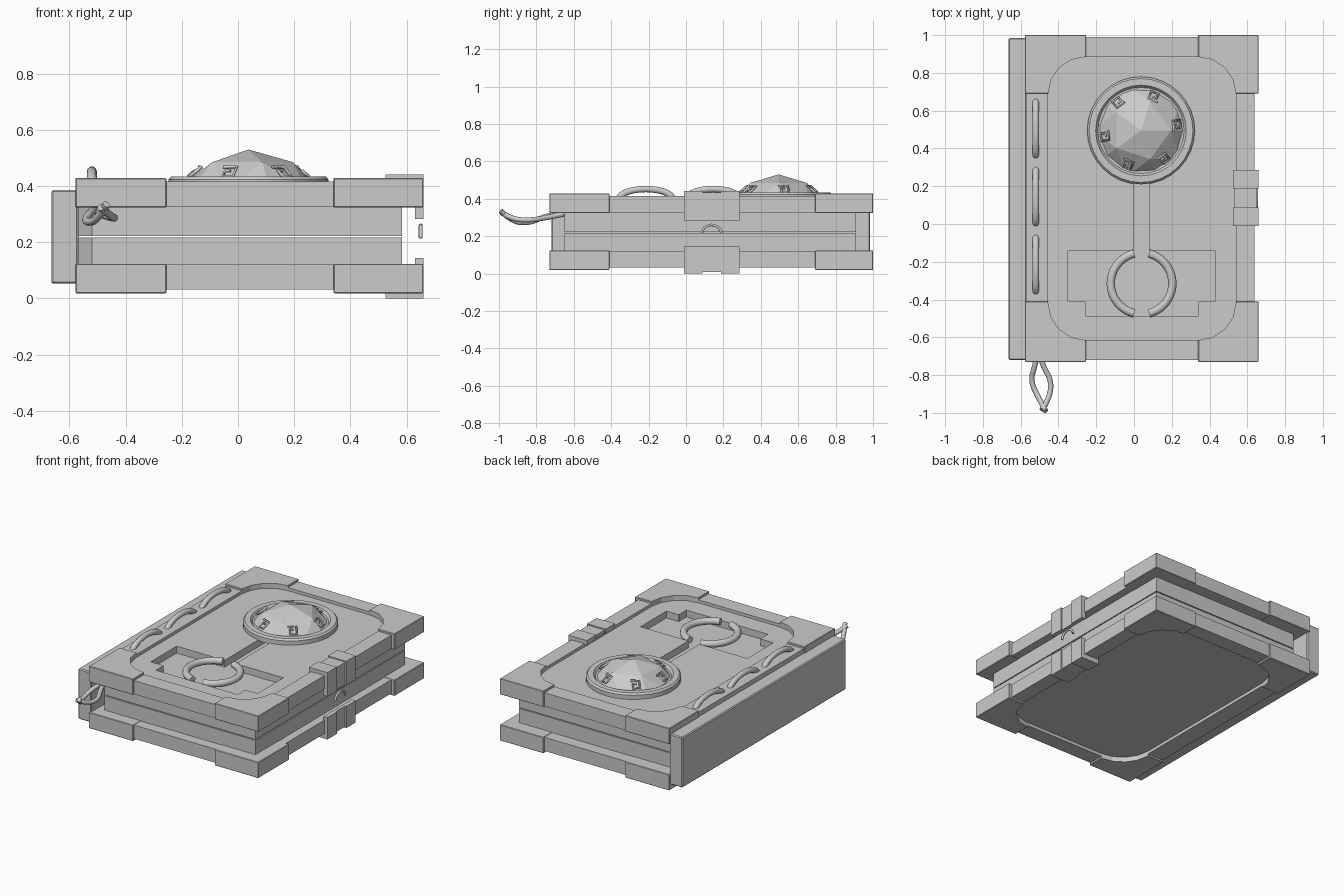
import bpy, bmesh
from math import sin, cos, pi, radians, asin, sqrt
from mathutils import Matrix, Vector

if "Cube" in bpy.data.objects:
    bpy.data.objects.remove(bpy.data.objects["Cube"])

MID = 0.2235  # mirror plane between the two covers


def add_mesh(name, bm, smooth=False):
    bmesh.ops.recalc_face_normals(bm, faces=bm.faces)
    me = bpy.data.meshes.new(name)
    bm.to_mesh(me)
    bm.free()
    ob = bpy.data.objects.new(name, me)
    bpy.context.collection.objects.link(ob)
    if smooth:
        activate(ob)
        bpy.ops.object.shade_smooth_by_angle(angle=radians(35))
    return ob


def activate(ob):
    bpy.ops.object.select_all(action='DESELECT')
    ob.select_set(True)
    bpy.context.view_layer.objects.active = ob


def prism(name, pts, z0, z1, bevel=0):
    bm = bmesh.new()
    f = bm.faces.new([bm.verts.new((x, y, min(z0, z1))) for x, y in pts])
    r = bmesh.ops.extrude_face_region(bm, geom=[f])
    vs = [v for v in r['geom'] if isinstance(v, bmesh.types.BMVert)]
    bmesh.ops.translate(bm, verts=vs, vec=(0, 0, abs(z1 - z0)))
    if bevel:
        bmesh.ops.bevel(bm, geom=bm.edges[:], offset=bevel, segments=1, affect='EDGES')
    return add_mesh(name, bm)


def box(name, x0, x1, y0, y1, z0, z1, bevel=0.0):
    return prism(name, [(x0, y0), (x1, y0), (x1, y1), (x0, y1)], z0, z1, bevel)


def cut(ob, cutter):
    cutter.hide_render = True
    m = ob.modifiers.new('cut', 'BOOLEAN')
    m.operation, m.solver, m.object = 'DIFFERENCE', 'EXACT', cutter
    activate(ob)
    bpy.ops.object.modifier_apply(modifier='cut')


def tube(name, pts, r, res=3, kind='POLY', mat=None, smooth=True):
    cu = bpy.data.curves.new(name, 'CURVE')
    cu.dimensions, cu.bevel_depth, cu.bevel_resolution = '3D', r, res
    cu.use_fill_caps = True
    cu.resolution_u = 5
    sp = cu.splines.new(kind)
    sp.points.add(len(pts) - 1)
    for p, c in zip(sp.points, pts):
        p.co = (*c, 1)
    if kind == 'NURBS':
        sp.order_u, sp.use_endpoint_u = 3, True
    ob = bpy.data.objects.new(name, cu)
    bpy.context.collection.objects.link(ob)
    if mat:
        ob.matrix_world = mat
    activate(ob)
    bpy.ops.object.convert(target='MESH')
    if smooth:
        bpy.ops.object.shade_smooth_by_angle(angle=radians(40))
    return ob


def rounded(x0, x1, y0, y1, r, n=4):
    pts = []
    for k, (cx, cy) in enumerate([(x1 - r, y1 - r), (x0 + r, y1 - r),
                                  (x0 + r, y0 + r), (x1 - r, y0 + r)]):
        for i in range(n + 1):
            a = (k + i / n) * pi / 2
            pts.append((cx + r * cos(a), cy + r * sin(a)))
    return pts


# covers with recessed panel, corner guards and clasp plates, top and bottom
cutters = []
for label, s in (('top', 1), ('bottom', -1)):
    z = lambda h: MID + s * h
    panel = prism('panel_cutter', rounded(-0.455, 0.54, -0.615, 0.885, 0.2), z(0.172), z(0.3))
    cutters.append(panel)
    cover = box(label + '_cover', -0.573, 0.637, -0.72, 0.99, z(0.102), z(0.192))
    cut(cover, panel)
    if s > 0:
        # sunken rectangle and channel running up to the medallion
        slot = prism('slot_cutter', [(-0.35, -0.49), (0.43, -0.49), (0.43, -0.14), (0.08, -0.14),
                                     (0.08, 0.3), (0.0, 0.3), (0.0, -0.14), (-0.35, -0.14)], 0.35, 0.6)
        cutters.append(slot)
        cut(cover, slot)
    for i, (x0, x1) in enumerate([(-0.578, -0.255), (0.34, 0.66)]):
        for j, (y0, y1) in enumerate([(-0.73, -0.41), (0.69, 1.0)]):
            guard = box(f'{label}_corner_guard_{i}{j}', x0, x1, y0, y1, z(0.1), z(0.205), 0.003)
            cut(guard, panel)
    # clasp: L-shaped plates, side bands thicker than the middle
    zi = 0.06 if s > 0 else 0.08
    for n, (y0, y1, d) in enumerate([(-0.01, 0.088, 0), (0.088, 0.187, 0.008), (0.187, 0.285, 0)]):
        xo, zo, xi = 0.66 - d, 0.2235 - 0.006 - d, 0.525 + d
        zt = zo + (0.006 if s < 0 else 0)
        prof = [(xi, 0.185), (0.63, 0.185), (0.63, zi), (xo, zi), (xo, zt), (xi, zt)]
        bm = bmesh.new()
        f = bm.faces.new([bm.verts.new((x, y0, z(h))) for x, h in prof])
        r = bmesh.ops.extrude_face_region(bm, geom=[f])
        bmesh.ops.translate(bm, vec=(0, y1 - y0, 0),
                            verts=[v for v in r['geom'] if isinstance(v, bmesh.types.BMVert)])
        add_mesh(f'{label}_clasp_plate_{n}', bm)
for c in cutters:
    bpy.data.objects.remove(c)

# clasp loop between the plates
tube('clasp_loop', [(0.65, 0.137 + 0.052 * cos(a), 0.215 + 0.045 * sin(a))
                    for a in [pi * i / 12 for i in range(13)]], 0.007)

# spine and page blocks
box('spine', -0.664, -0.568, -0.72, 0.985, 0.053, 0.386, 0.006)
for n, (z0, z1) in enumerate([(0.12, 0.217), (0.223, 0.33)]):
    prism(f'page_block_{n}', [(-0.52, -0.65), (0.583, -0.65), (0.583, 0.91), (-0.52, 0.91),
                              (-0.57, 0.84), (-0.57, -0.58)], z0, z1)

# medallion ring
C = Vector((0.037, 0.495, 0))
bm = bmesh.new()
prof = [(0.285, 0.39), (0.285, 0.423), (0.275, 0.434), (0.24, 0.434), (0.228, 0.418), (0.1, 0.418)]
vs = [bm.verts.new((r, 0, h)) for r, h in prof]
es = [bm.edges.new(p) for p in zip(vs, vs[1:])]
bmesh.ops.spin(bm, geom=vs + es, axis=(0, 0, 1), cent=(0, 0, 0), angle=2 * pi, steps=32)
bmesh.ops.remove_doubles(bm, verts=bm.verts, dist=1e-4)
bmesh.ops.translate(bm, verts=bm.verts, vec=C)
add_mesh('medallion_ring', bm, True)

# faceted gem
R, zc = 0.303, 0.227
bm = bmesh.new()
bmesh.ops.create_icosphere(bm, subdivisions=2, radius=R)
bmesh.ops.translate(bm, verts=bm.verts, vec=C + Vector((0, 0, zc)))
bmesh.ops.bisect_plane(bm, geom=bm.verts[:] + bm.edges[:] + bm.faces[:],
                       plane_co=(0, 0, 0.415), plane_no=(0, 0, 1), clear_inner=True)
add_mesh('medallion_gem', bm)

# square spiral ornaments around the gem
key = [(-1, -1), (-1, 1), (1, 1), (1, -0.5), (-0.2, -0.5), (-0.2, 0.3)]
for k in range(6):
    a = radians(8 + 60 * k)
    r = 0.193
    m = (Matrix.Translation(C + Vector((r * cos(a), r * sin(a), 0.451)))
         @ Matrix.Rotation(a, 4, 'Z') @ Matrix.Rotation(asin(r / R), 4, 'Y'))
    tube(f'spiral_{k}', [(0.026 * x, 0.026 * y, 0) for x, y in key], 0.007, 0, mat=m, smooth=False)

# split ring in the sunken rectangle
for k in range(2):
    arc = [radians(-76 + 152 * i / 20 + 180 * k) for i in range(21)]
    tube(f'half_ring_{k}', [(0.04 + 0.163 * cos(a), -0.315 + 0.163 * sin(a), 0.395) for a in arc], 0.022)

# stitches along the spine side
for k, y in enumerate((0.505, 0.145, -0.215)):
    tube(f'stitch_{k}', [(-0.52, y + 0.145 * cos(a), 0.395 + 0.057 * sin(a))
                         for a in [pi * i / 14 for i in range(15)]], 0.018)

# bookmark cord: two strands that part and cross again
tube('cord_a', [(-0.50, -0.62, 0.325), (-0.52, -0.74, 0.315), (-0.55, -0.83, 0.27),
                (-0.50, -0.93, 0.275), (-0.468, -0.99, 0.335)], 0.014, kind='NURBS')
tube('cord_b', [(-0.52, -0.62, 0.325), (-0.49, -0.74, 0.30), (-0.435, -0.83, 0.285),
                (-0.45, -0.93, 0.29), (-0.488, -0.985, 0.325)], 0.014, kind='NURBS')
